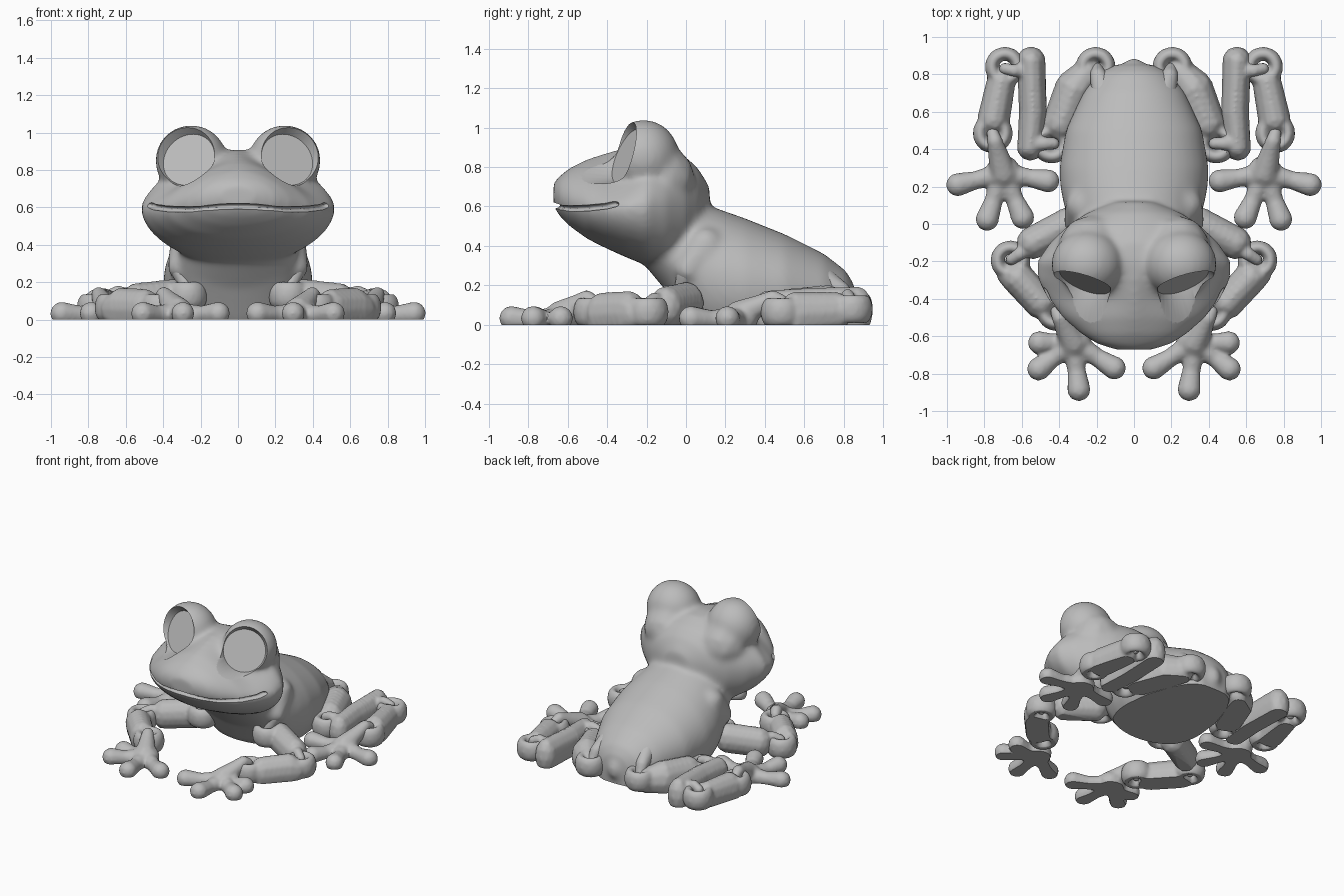
import bpy, bmesh, math
from mathutils import Matrix, Vector

cube = bpy.data.objects.get("Cube")
if cube:
    bpy.data.objects.remove(cube, do_unlink=True)

grey = bpy.data.materials.new("matte_grey")
grey.use_nodes = True
grey.diffuse_color = (0.5, 0.5, 0.5, 1)
for node in grey.node_tree.nodes:
    if node.type == 'BSDF_PRINCIPLED':
        node.inputs["Base Color"].default_value = grey.diffuse_color


def ball(bm, centre, size, detail=2):
    """Ellipsoid with the given half sizes."""
    matrix = Matrix.Translation(centre) @ Matrix.Diagonal((*size, 1))
    bmesh.ops.create_icosphere(bm, subdivisions=detail, radius=1, matrix=matrix)


def strand(bm, points, side=1, tall=1.0):
    """Rounded limb through points given as x, y, z, radius."""
    for a, b in zip(points, points[1:]):
        a, b = Vector(a), Vector(b)
        steps = max(1, math.ceil((b - a).xyz.length / (0.4 * min(a.w, b.w))))
        for i in range(steps + 1):
            x, y, z, r = a.lerp(b, i / steps)
            ball(bm, (side * x, y, z), (r, r, r * tall))


def ring(bm, x, y, z, side):
    """Upright eyelet that the next link hooks into."""
    for i in range(28):
        t = math.tau * i / 28
        ball(bm, (side * (x + 0.07 * math.cos(t)), y + 0.07 * math.sin(t), z),
             (0.038, 0.038, 0.075))


def loft(bm, stations):
    """Skin over stations: y, half width, middle, top, bottom, upper roundness."""
    count, loops = 40, []
    for y, width, middle, top, bottom, power in stations:
        loop = []
        for i in range(count):
            c, s = math.cos(math.tau * i / count), math.sin(math.tau * i / count)
            p = 2 / (power if s > 0 else 2)
            reach = top - middle if s > 0 else middle - bottom
            loop.append(bm.verts.new((
                math.copysign(abs(c) ** p, c) * width, y,
                middle + math.copysign(abs(s) ** p, s) * reach)))
        loops.append(loop)
    faces = [bm.faces.new(loops[0]), bm.faces.new(loops[-1])]
    for a, b in zip(loops, loops[1:]):
        for i in range(count):
            j = (i + 1) % count
            faces.append(bm.faces.new((a[i], a[j], b[j], b[i])))
    bmesh.ops.recalc_face_normals(bm, faces=faces)


def finish(bm, name, voxel=0.011, smooth=5, cutters=()):
    """Fuse the shapes, carve the cutters and flatten the underside."""
    mesh = bpy.data.meshes.new(name)
    bm.to_mesh(mesh)
    bm.free()
    obj = bpy.data.objects.new(name, mesh)
    bpy.context.scene.collection.objects.link(obj)
    remesh = obj.modifiers.new("fuse", 'REMESH')
    remesh.mode, remesh.voxel_size = 'VOXEL', voxel
    soften = obj.modifiers.new("soften", 'SMOOTH')
    soften.factor, soften.iterations = 0.5, smooth
    for cutter in cutters:
        carve = obj.modifiers.new("carve", 'BOOLEAN')
        carve.operation, carve.solver, carve.object = 'DIFFERENCE', 'EXACT', cutter
    graph = bpy.context.evaluated_depsgraph_get()
    result = bpy.data.meshes.new_from_object(obj.evaluated_get(graph))
    obj.modifiers.clear()
    cut = bmesh.new()
    cut.from_mesh(result)
    bmesh.ops.bisect_plane(cut, geom=cut.verts[:] + cut.edges[:] + cut.faces[:],
                           plane_co=(0, 0, 0), plane_no=(0, 0, 1))
    for vert in cut.verts:
        vert.co.z = max(vert.co.z, 0)
    cut.to_mesh(result)
    cut.free()
    result.materials.clear()
    result.materials.append(grey)
    result.shade_smooth()
    result.set_sharp_from_angle(angle=math.radians(40))
    obj.data = result
    return obj


# Mouth groove and eye recess cutters
bm = bmesh.new()
smile = [(0.475, -0.37, 0.612, 0.034), (0.455, -0.41, 0.602, 0.034),
         (0.385, -0.5, 0.592, 0.034), (0.275, -0.595, 0.588, 0.034),
         (0.2, -0.645, 0.592, 0.034), (0.1, -0.665, 0.602, 0.034),
         (0, -0.67, 0.606, 0.034)]
for side in (1, -1):
    strand(bm, smile, side, 0.5)
cutters = [finish(bm, "mouth_cutter", 0.009, 2)]
for side in (1, -1):
    axis = Vector((0.36 * side, -0.85, 0.38)).normalized()
    bpy.ops.mesh.primitive_cone_add(
        vertices=64, radius1=0.147, radius2=0.24, depth=0.2,
        location=Vector((0.262 * side, -0.298, 0.855)) + axis * 0.1,
        rotation=axis.to_track_quat('Z', 'Y').to_euler())
    bpy.context.object.name = "eye_cutter"
    cutters.append(bpy.context.object)
for cutter in cutters:
    cutter.hide_render = True

# Head and torso in one piece
bm = bmesh.new()
loft(bm, [(-0.672, 0.1, 0.66, 0.72, 0.6, 2), (-0.64, 0.2, 0.64, 0.755, 0.55, 2),
          (-0.59, 0.28, 0.62, 0.795, 0.5, 1.8), (-0.5, 0.385, 0.6, 0.84, 0.435, 1.5),
          (-0.4, 0.465, 0.6, 0.875, 0.385, 1.2), (-0.3, 0.515, 0.6, 0.9, 0.34, 1.3),
          (-0.2, 0.52, 0.6, 0.91, 0.3, 1.65), (-0.1, 0.45, 0.6, 0.9, 0.27, 1.8),
          (0, 0.345, 0.6, 0.85, 0.3, 2), (0.06, 0.25, 0.6, 0.795, 0.35, 2),
          (0.12, 0.1, 0.6, 0.7, 0.45, 2)])
loft(bm, [(-0.2, 0.24, 0.44, 0.6, 0.29, 2), (-0.1, 0.3, 0.36, 0.64, 0.17, 2),
          (0, 0.34, 0.3, 0.65, 0, 2), (0.1, 0.375, 0.25, 0.61, -0.12, 2),
          (0.2, 0.395, 0.22, 0.575, -0.15, 2), (0.3, 0.4, 0.2, 0.54, -0.15, 2),
          (0.5, 0.365, 0.18, 0.46, -0.15, 2), (0.7, 0.275, 0.15, 0.36, -0.15, 2),
          (0.81, 0.19, 0.12, 0.275, -0.15, 2), (0.85, 0.11, 0.1, 0.21, -0.1, 2)])
strand(bm, [(0, 0.74, 0.16, 0.1), (0, 0.82, 0.1, 0.07)], tall=1.3)
for side in (1, -1):
    ball(bm, (0.25 * side, -0.215, 0.85), (0.192, 0.18, 0.19), 4)
    strand(bm, [(0.24, -0.19, 0.82, 0.17), (0.23, -0.13, 0.74, 0.18)], side)
    # Shoulder swell
    strand(bm, [(0.27, 0.1, 0.4, 0.1), (0.31, 0.01, 0.28, 0.07)], side)
finish(bm, "head_and_torso", 0.016, 18, cutters)
for cutter in cutters:
    bpy.data.objects.remove(cutter, do_unlink=True)

# Each link: slab strand and its height, eyelets, hook
links = {
    "shoulder_hook": (None, 1, [],
                      [(0.3, 0.06, 0.33, 0.06), (0.31, 0, 0.26, 0.05),
                       (0.27, -0.03, 0.16, 0.036), (0.26, 0.04, 0.09, 0.036)]),
    "hip_hook": (None, 1, [],
                 [(0.16, 0.7, 0.22, 0.07), (0.19, 0.79, 0.17, 0.048),
                  (0.2, 0.83, 0.1, 0.036), (0.16, 0.75, 0.06, 0.04)]),
    "upper_arm": ([(0.35, 0, 0.11, 0.092), (0.54, -0.1, 0.09, 0.09)], 1.2,
                  [(0.27, -0.03, 0.13)],
                  [(0.56, -0.12, 0.1, 0.055), (0.61, -0.16, 0.13, 0.036),
                   (0.655, -0.19, 0.11, 0.032), (0.66, -0.195, 0.05, 0.032)]),
    "forearm": ([(0.67, -0.27, 0.055, 0.065), (0.62, -0.29, 0.055, 0.092),
                 (0.5, -0.42, 0.05, 0.09)], 1.3,
                [(0.66, -0.195, 0.065), (0.415, -0.465, 0.065)], None),
    "thigh": ([(0.25, 0.81, 0.07, 0.078), (0.32, 0.72, 0.07, 0.108),
               (0.39, 0.54, 0.06, 0.103)], 1.25,
              [(0.205, 0.84, 0.09), (0.44, 0.43, 0.07)], None),
    "shin": ([(0.555, 0.41, 0.06, 0.073), (0.54, 0.6, 0.065, 0.078),
              (0.55, 0.87, 0.07, 0.08)], 1.6, [],
             [(0.53, 0.43, 0.12, 0.05), (0.48, 0.43, 0.14, 0.037),
              (0.43, 0.43, 0.13, 0.033), (0.43, 0.43, 0.06, 0.033)]),
    "shank": ([(0.71, 0.76, 0.065, 0.08), (0.75, 0.56, 0.055, 0.09)], 1.3,
              [(0.69, 0.84, 0.08), (0.755, 0.485, 0.065)], None),
}
for side, label in ((1, "left"), (-1, "right")):
    for part, (slab, tall, eyelets, hook) in links.items():
        bm = bmesh.new()
        if slab:
            strand(bm, slab, side, tall)
        for x, y, z in eyelets:
            ring(bm, x, y, z, side)
        if hook:
            strand(bm, hook, side)
        if part == "shin":
            # Ankle hook reaching outward into the shank
            strand(bm, [(0.58, 0.82, 0.12, 0.045), (0.64, 0.82, 0.15, 0.034),
                        (0.69, 0.83, 0.13, 0.033), (0.69, 0.83, 0.06, 0.033)], side)
        finish(bm, label + "_" + part)

    # Hands and feet: palm, wrist hook and four digits
    paws = {
        "hand": ((0.325, -0.635), (0.415, -0.47),
                 [(0.505, -0.635), (0.51, -0.775), (0.295, -0.885), (0.105, -0.77)]),
        "foot": ((0.7, 0.27), (0.755, 0.485),
                 [(0.942, 0.21), (0.785, 0.025), (0.595, 0.035), (0.46, 0.23)]),
    }
    for part, (palm, eye, tips) in paws.items():
        bm = bmesh.new()
        palm, eye = Vector(palm), Vector(eye)
        ball(bm, (side * palm.x, palm.y, 0.03), (0.1, 0.1, 0.085))
        strand(bm, [(*palm, 0.05, 0.075), (*palm.lerp(eye, 0.5), 0.1, 0.055),
                    (*palm.lerp(eye, 0.8), 0.135, 0.042),
                    (*eye, 0.12, 0.034), (*eye, 0.05, 0.033)], side)
        for tip in tips:
            tip = Vector(tip)
            strand(bm, [(*palm, 0.03, 0.065), (*palm.lerp(tip, 0.6), 0.025, 0.05),
                        (*tip, 0.033, 0.064)], side)
        finish(bm, label + "_" + part)
